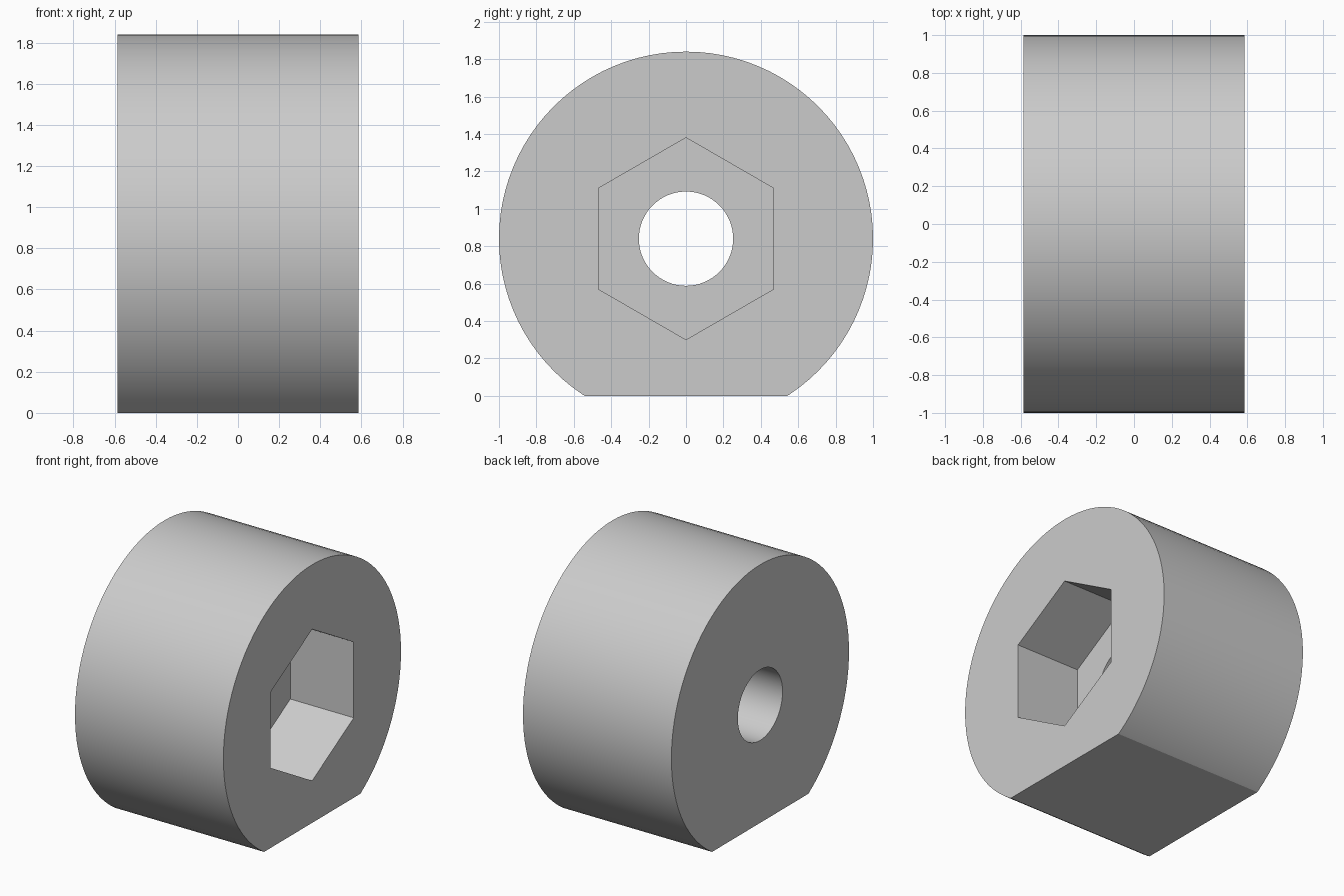
import bpy
import math

default = bpy.data.objects.get("Cube")
if default:
    bpy.data.objects.remove(default, do_unlink=True)

WIDTH = 1.17      # length along x
RADIUS = 1.0
AXIS_Z = 0.84     # height of the axis above the flat
POCKET = 0.5      # depth of the hexagonal recess

grey = bpy.data.materials.new("Light grey")
grey.use_nodes = True
grey.diffuse_color = (0.6, 0.6, 0.6, 1)
grey.node_tree.nodes["Principled BSDF"].inputs["Base Color"].default_value = (0.6, 0.6, 0.6, 1)


def prism(name, radius, sides, x0, x1):
    """Regular prism lying along x, with a corner at the top."""
    bpy.ops.mesh.primitive_cylinder_add(
        vertices=sides, radius=radius, depth=x1 - x0,
        location=((x0 + x1) / 2, 0, AXIS_Z), rotation=(0, math.pi / 2, 0))
    obj = bpy.context.object
    obj.name = name
    # put a corner on the vertical axis
    bpy.ops.object.transform_apply(location=False, rotation=True, scale=True)
    top = max(obj.data.vertices, key=lambda v: v.co.z).co
    obj.rotation_euler.x = math.atan2(top.y, top.z)
    bpy.ops.object.transform_apply(location=False, rotation=True, scale=True)
    obj.data.materials.append(grey)
    return obj


def cut(target, cutter):
    cutter.hide_render = True
    mod = target.modifiers.new(cutter.name, 'BOOLEAN')
    mod.operation = 'DIFFERENCE'
    mod.solver = 'EXACT'
    mod.object = cutter
    bpy.context.view_layer.objects.active = target
    bpy.ops.object.modifier_apply(modifier=mod.name)
    bpy.data.objects.remove(cutter, do_unlink=True)


# Round body
half = WIDTH / 2
body = prism("round_body", RADIUS, 96, -half, half)

# Flat underside
bpy.ops.mesh.primitive_cube_add(size=3, location=(0, 0, -1.5))
flat = bpy.context.object
flat.name = "flat_cutter"
flat.data.materials.append(grey)
cut(body, flat)

# Hexagonal recess on the +x end, round bore all the way through
cut(body, prism("hex_cutter", 0.54, 6, half - POCKET, half + 0.2))
cut(body, prism("bore_cutter", 0.252, 64, -half - 0.2, half + 0.2))

# Smooth curved walls, sharp rims
bpy.ops.object.select_all(action='DESELECT')
body.select_set(True)
bpy.context.view_layer.objects.active = body
bpy.ops.object.shade_smooth_by_angle(angle=math.radians(20))
